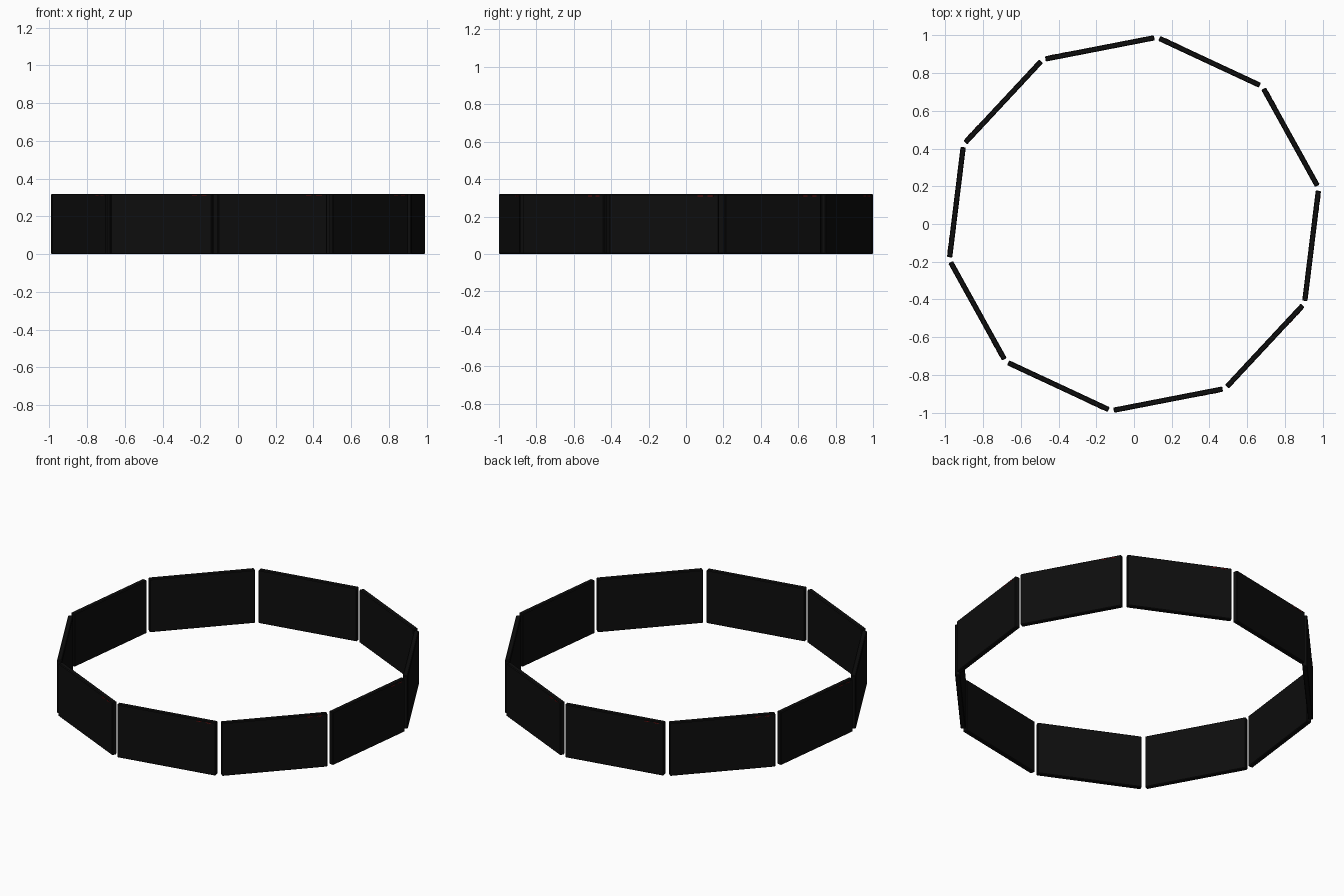
import bpy, math
from mathutils import Matrix

if "Cube" in bpy.data.objects:
    bpy.data.objects.remove(bpy.data.objects["Cube"])

COUNT = 10
START = math.radians(29)      # direction of the first panel
OUTER = 0.962                 # distance from centre to outer face
WIDTH, THICK, HEIGHT = 0.588, 0.028, 0.32


def material(name, rgb):
    m = bpy.data.materials.new(name)
    m.diffuse_color = (*rgb, 1)
    m.use_nodes = True
    m.node_tree.nodes["Principled BSDF"].inputs["Base Color"].default_value = m.diffuse_color
    return m


black = material("matte_black", (0.004, 0.004, 0.004))
red = material("dark_red", (0.15, 0.005, 0.005))


def box(name, size, centre, angle, mat):
    """Box placed in ring space: x outward, y along the panel, z up."""
    bpy.ops.mesh.primitive_cube_add(size=1)
    ob = bpy.context.object
    ob.name = name
    ob.data.transform(Matrix.Translation(centre) @ Matrix.Diagonal((*size, 1)))
    ob.data.transform(Matrix.Rotation(angle, 4, 'Z'))
    ob.data.materials.append(mat)
    return ob


for i in range(COUNT):
    a = START + i * math.tau / COUNT
    # flat board with slightly eased edges
    panel = box(f"panel_{i + 1}", (THICK, WIDTH, HEIGHT),
                (OUTER - THICK / 2, 0, HEIGHT / 2), a, black)
    bev = panel.modifiers.new("eased_edges", 'BEVEL')
    bev.width = 0.004
    bev.segments = 1
    # two tiny red dashes near the upper outer corner
    for k, y in enumerate((0.195, 0.25)):
        box(f"red_dash_{i + 1}_{k + 1}", (0.002, 0.03, 0.004),
            (OUTER, y, HEIGHT - 0.01), a, red)
